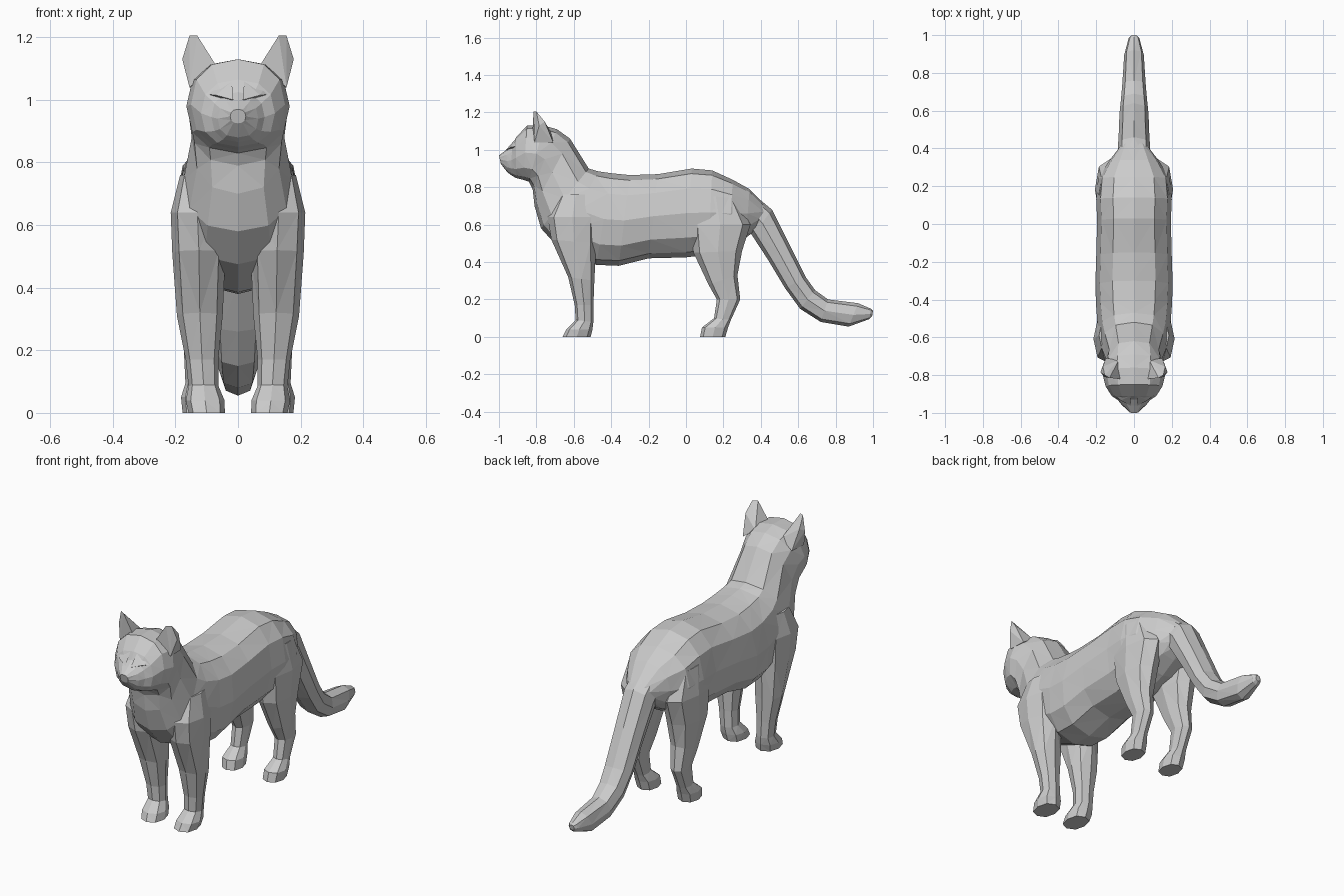
import bpy, bmesh
from math import sin, cos, pi, copysign


def finish(name, bm, mirror=False):
    bmesh.ops.recalc_face_normals(bm, faces=bm.faces)
    bmesh.ops.triangulate(bm, faces=bm.faces)
    mesh = bpy.data.meshes.new(name)
    bm.to_mesh(mesh)
    bm.free()
    ob = bpy.data.objects.new(name, mesh)
    bpy.context.collection.objects.link(ob)
    if mirror:
        ob.modifiers.new("Mirror", 'MIRROR').use_mirror_merge = False
    return ob


def soft(v, p):
    return copysign(abs(v) ** p, v)


def loft(name, rings, sides, power=0.85, mirror=False):
    """Each ring: two opposite outline points (y, z, y, z), x centre, half width."""
    bm = bmesh.new()
    loops = []
    for y1, z1, y2, z2, xc, hw in rings:
        loop = []
        for i in range(sides):
            a = 2 * pi * i / sides
            c, s = soft(cos(a), power), soft(sin(a), power)
            loop.append(bm.verts.new((xc + hw * s,
                                      (y1 + y2) / 2 + c * (y1 - y2) / 2,
                                      (z1 + z2) / 2 + c * (z1 - z2) / 2)))
        loops.append(loop)
    for a, b in zip(loops, loops[1:]):
        for i in range(sides):
            j = (i + 1) % sides
            bm.faces.new((a[i], a[j], b[j], b[i]))
    bm.faces.new(loops[0])
    bm.faces.new(loops[-1])
    return finish(name, bm, mirror)


def hull(name, points):
    bm = bmesh.new()
    for p in points:
        bm.verts.new(p)
    bmesh.ops.convex_hull(bm, input=bm.verts)
    return finish(name, bm, True)


# Head, neck and torso in one continuous skin, nose to rump
loft("head_and_torso", [
    (-1.00, 0.970, -0.99, 0.925, 0, 0.025),
    (-0.96, 1.000, -0.955, 0.88, 0, 0.065),
    (-0.93, 1.025, -0.935, 0.865, 0, 0.085),
    (-0.91, 1.065, -0.91, 0.85, 0, 0.118),
    (-0.85, 1.130, -0.87, 0.84, 0, 0.15),
    (-0.76, 1.130, -0.84, 0.83, 0, 0.165),
    (-0.69, 1.110, -0.82, 0.79, 0, 0.157),
    (-0.62, 1.060, -0.81, 0.70, 0, 0.148),
    (-0.52, 0.900, -0.775, 0.58, 0, 0.175),
    (-0.47, 0.885, -0.68, 0.475, 0, 0.19),
    (-0.40, 0.875, -0.48, 0.385, 0, 0.20),
    (-0.30, 0.865, -0.36, 0.38, 0, 0.205),
    (-0.15, 0.870, -0.20, 0.42, 0, 0.20),
    (0.03, 0.900, 0.00, 0.425, 0, 0.195),
    (0.14, 0.890, 0.12, 0.44, 0, 0.20),
    (0.25, 0.840, 0.23, 0.48, 0, 0.19),
    (0.34, 0.790, 0.32, 0.53, 0, 0.135),
    (0.43, 0.700, 0.36, 0.56, 0, 0.08),
], 12)

# Tail sweeping down and back, curling up at the tip
loft("tail", [
    (0.34, 0.78, 0.32, 0.60, 0, 0.085),
    (0.46, 0.68, 0.355, 0.54, 0, 0.085),
    (0.55, 0.50, 0.44, 0.41, 0, 0.080),
    (0.64, 0.32, 0.53, 0.26, 0, 0.077),
    (0.69, 0.25, 0.61, 0.15, 0, 0.070),
    (0.76, 0.20, 0.72, 0.08, 0, 0.062),
    (0.92, 0.18, 0.87, 0.055, 0, 0.052),
    (0.99, 0.15, 0.98, 0.095, 0, 0.028),
    (1.00, 0.14, 0.995, 0.11, 0, 0.015),
], 8)

# Legs, shoulder or hip down to the paw
loft("front_legs", [
    (-0.68, 0.76, -0.50, 0.76, 0.13, 0.055),
    (-0.74, 0.64, -0.475, 0.64, 0.13, 0.085),
    (-0.72, 0.52, -0.48, 0.50, 0.125, 0.085),
    (-0.63, 0.32, -0.49, 0.30, 0.122, 0.073),
    (-0.595, 0.17, -0.495, 0.17, 0.115, 0.052),
    (-0.59, 0.09, -0.495, 0.08, 0.11, 0.048),
    (-0.64, 0.04, -0.50, 0.04, 0.105, 0.062),
    (-0.66, 0.00, -0.51, 0.00, 0.10, 0.058),
], 8, mirror=True)

loft("hind_legs", [
    (0.05, 0.76, 0.27, 0.74, 0.13, 0.055),
    (0.02, 0.60, 0.345, 0.60, 0.125, 0.082),
    (0.04, 0.45, 0.30, 0.46, 0.125, 0.078),
    (0.12, 0.28, 0.275, 0.33, 0.128, 0.058),
    (0.165, 0.20, 0.29, 0.20, 0.13, 0.043),
    (0.15, 0.10, 0.24, 0.09, 0.13, 0.038),
    (0.085, 0.05, 0.225, 0.05, 0.128, 0.054),
    (0.075, 0.00, 0.21, 0.00, 0.125, 0.052),
], 8, mirror=True)

# Ears
hull("ears", [(0.07, -0.82, 1.11), (0.155, -0.81, 1.04), (0.15, -0.71, 1.04),
              (0.08, -0.72, 1.09), (0.13, -0.815, 1.205), (0.155, -0.80, 1.205),
              (0.178, -0.785, 1.13), (0.165, -0.755, 1.15)])

# Slanted brow ridges above the eyes
hull("brows", [(0.015, -0.962, 1.00), (0.02, -0.91, 1.06), (0.115, -0.895, 1.02),
               (0.07, -0.935, 1.015), (0.06, -0.90, 0.995), (0.10, -0.87, 1.06)])
